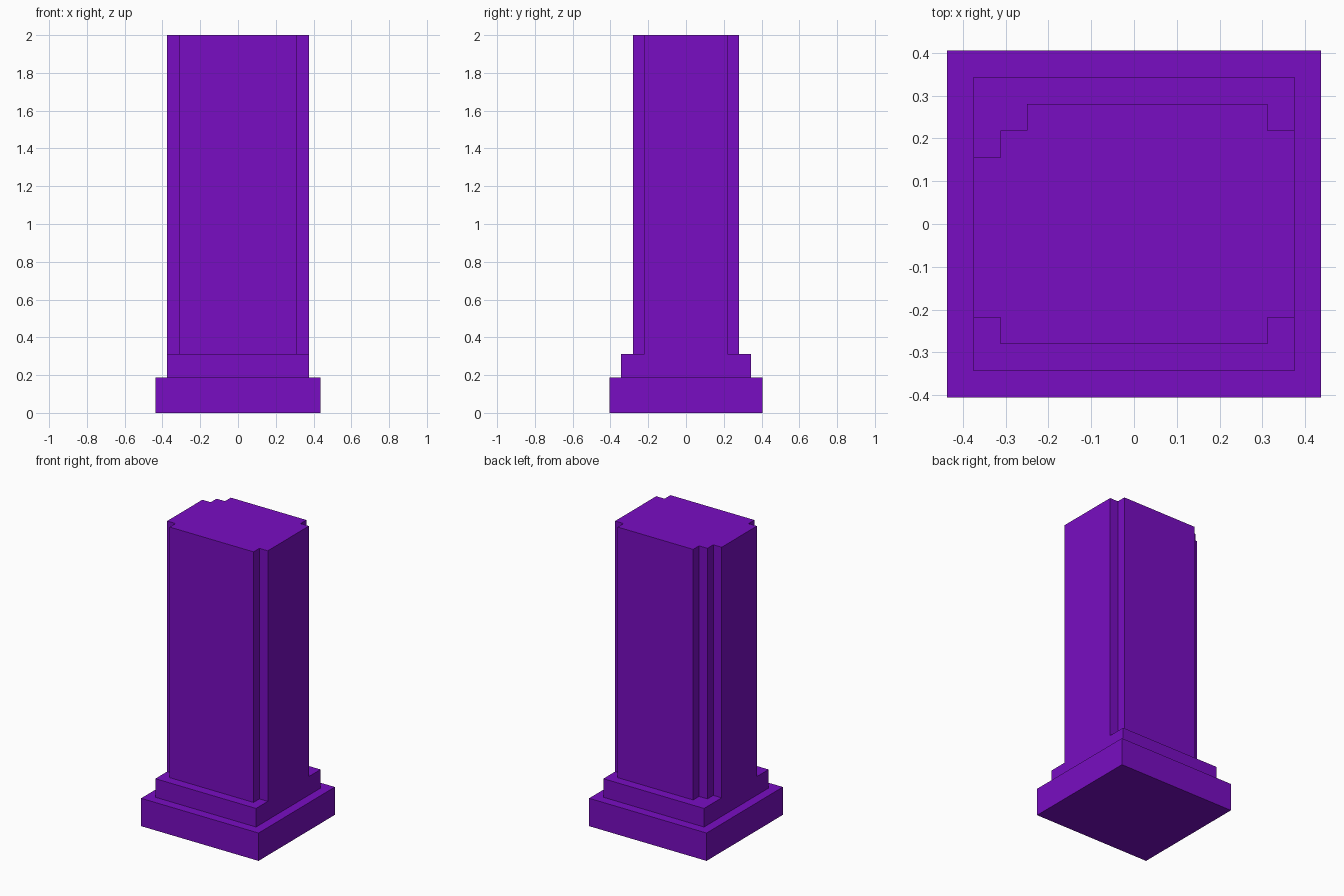
import bpy
import bmesh

cube = bpy.data.objects.get("Cube")
if cube:
    bpy.data.objects.remove(cube, do_unlink=True)

# Single purple material
purple = bpy.data.materials.new("purple")
purple.use_nodes = True
colour = (0.19, 0.004, 0.54, 1)
purple.diffuse_color = colour
purple.node_tree.nodes["Principled BSDF"].inputs["Base Color"].default_value = colour


def prism(name, outline, bottom, top):
    """Extrude a counter-clockwise outline from bottom to top."""
    bm = bmesh.new()
    face = bm.faces.new([bm.verts.new((x, y, bottom)) for x, y in outline])
    grown = bmesh.ops.extrude_face_region(bm, geom=[face], use_keep_orig=True)
    for v in grown["geom"]:
        if isinstance(v, bmesh.types.BMVert):
            v.co.z = top
    bmesh.ops.recalc_face_normals(bm, faces=bm.faces)
    mesh = bpy.data.meshes.new(name)
    bm.to_mesh(mesh)
    bm.free()
    mesh.materials.append(purple)
    obj = bpy.data.objects.new(name, mesh)
    bpy.context.collection.objects.link(obj)
    return obj


def rectangle(x, y):
    return [(-x, -y), (x, -y), (x, y), (-x, y)]


# Two stepped plinth slabs
STEP = 0.0625
X, Y = 0.375, 0.281
prism("lower_plinth", rectangle(X + STEP, Y + 2 * STEP), 0, 0.1875)
prism("upper_plinth", rectangle(X, Y + STEP), 0.1875, 0.3125)

# Shaft with notched corners; the back corner at -x has a double step
xi, yi = X - STEP, Y - STEP
shaft = [
    (-xi, -Y), (xi, -Y), (xi, -yi), (X, -yi),
    (X, yi), (xi, yi), (xi, Y),
    (-xi + STEP, Y), (-xi + STEP, yi), (-xi, yi),
    (-xi, yi - STEP), (-X, yi - STEP),
    (-X, -yi), (-xi, -yi),
]
prism("shaft", shaft, 0.3125, 2)
